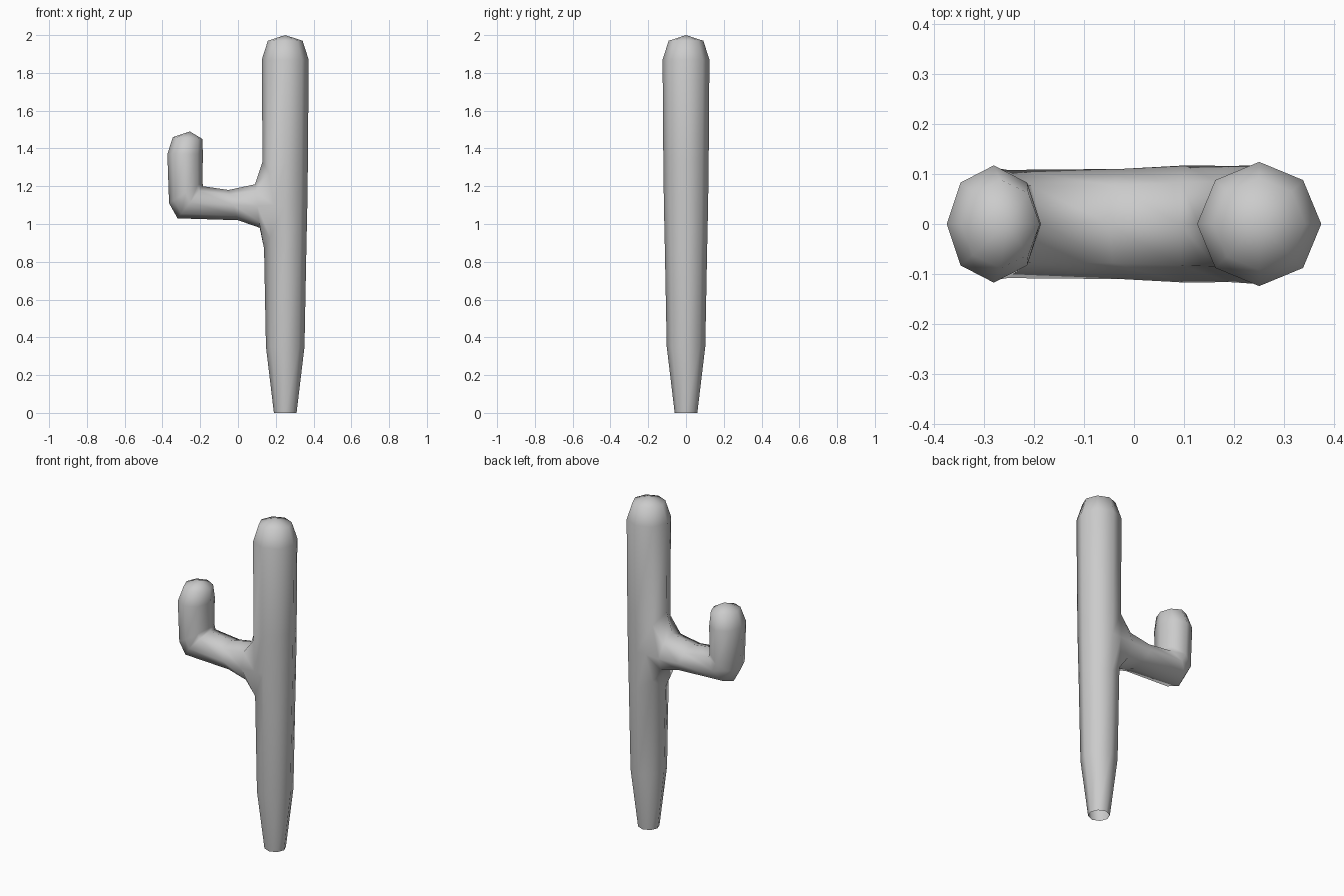
import bpy, bmesh
from math import cos, sin, pi

if "Cube" in bpy.data.objects:
    bpy.data.objects.remove(bpy.data.objects["Cube"])

N = 8
bm = bmesh.new()


def ring(center, axis, width):
    """Eight-sided ring: axis is the half-axis in the xz plane, width the half-width in y."""
    out = []
    for k in range(N):
        a = 2 * pi * k / N
        out.append(bm.verts.new((center[0] + axis[0] * cos(a), -width * sin(a),
                                 center[1] + axis[1] * cos(a))))
    return out


def bridge(r1, r2, skip=()):
    for k in range(N):
        if k not in skip:
            j = (k + 1) % N
            bm.faces.new((r1[k], r1[j], r2[j], r2[k]))


def cap(r, tip):
    v = bm.verts.new(tip)
    for k in range(N):
        bm.faces.new((r[k], r[(k + 1) % N], v))


# Trunk: (height, radius), index 0 of each ring points to the arm (-x)
profile = [(0, .06), (.35, .102), (.87, .112), (1.10, .117), (1.33, .12), (1.87, .124), (1.97, .092)]
trunk = [ring((.25, z), (-r, 0), r) for z, r in profile]
for i in range(len(trunk) - 1):
    bridge(trunk[i], trunk[i + 1], skip=(0, N - 1) if i in (2, 3) else ())
cap(trunk[-1], (.25, 0, 2.0))

# Round the opening where the arm branches off
low, mid, high = trunk[2:5]
for k, s in ((1, -1), (7, 1)):
    low[k].co.z = .93
    high[k].co.z = 1.27
    mid[k].co.x, mid[k].co.y = .19, .116 * s
opening = [low[0], low[1], mid[1], high[1], high[0], high[7], mid[7], low[7]]

# Arm: outer point, inner point (x, z) and half-width of each ring
arm = [((.115, .98), (.09, 1.21), .117),
       ((0, 1.02), (-.05, 1.18), .110),
       ((-.32, 1.03), (-.185, 1.20), .108),
       ((-.365, 1.11), (-.188, 1.22), .112),
       ((-.374, 1.37), (-.186, 1.37), .117),
       ((-.345, 1.46), (-.188, 1.45), .088)]
last = opening
for (ox, oz), (ix, iz), w in arm:
    r = ring(((ox + ix) / 2, (oz + iz) / 2), ((ox - ix) / 2, (oz - iz) / 2), w)
    bridge(last, r)
    last = r
cap(last, (-.255, 0, 1.49))

bmesh.ops.recalc_face_normals(bm, faces=bm.faces)
for f in bm.faces:
    f.smooth = True
mesh = bpy.data.meshes.new("cactus")
bm.to_mesh(mesh)
bm.free()
bpy.context.collection.objects.link(bpy.data.objects.new("cactus", mesh))
